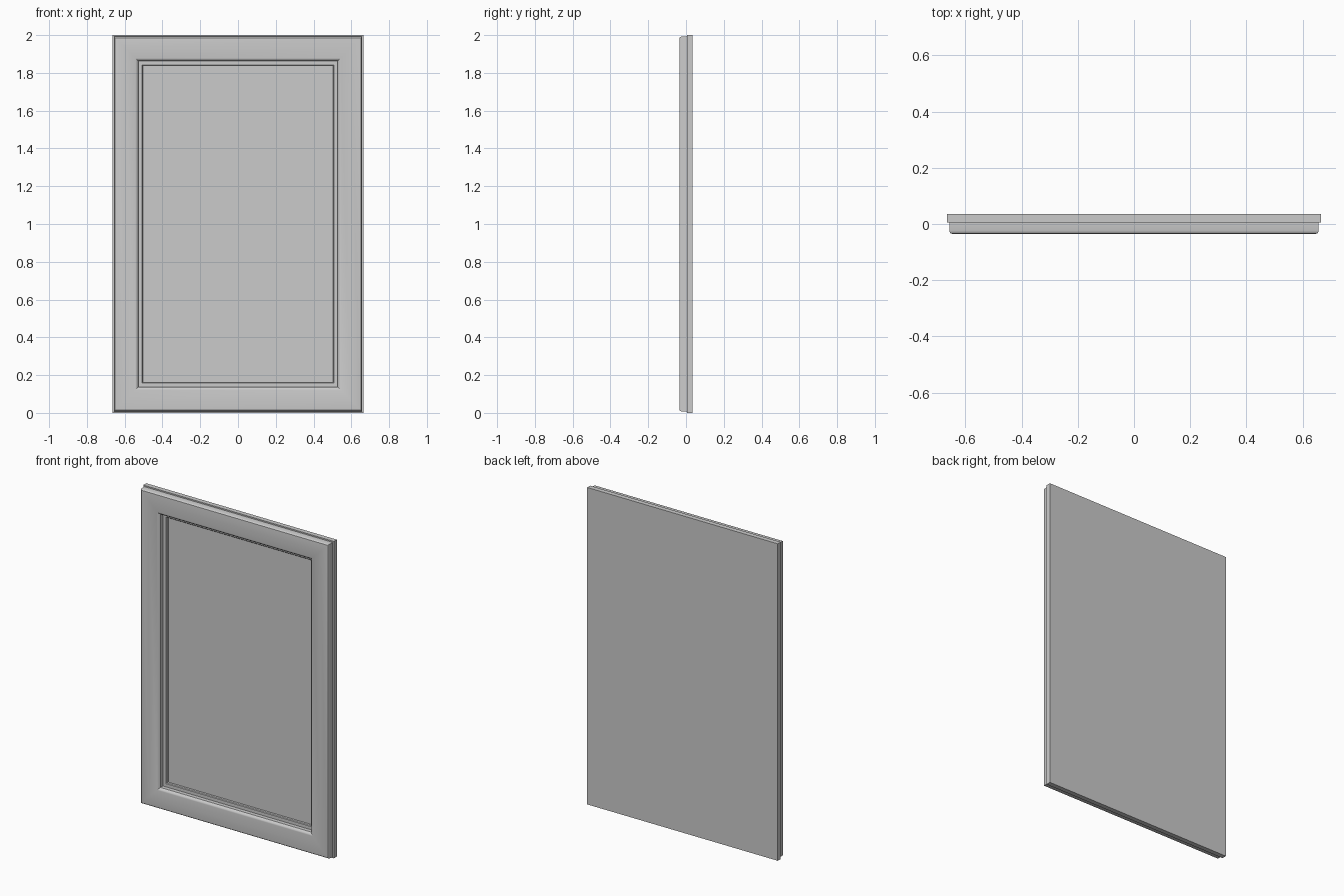
import bpy, bmesh

if "Cube" in bpy.data.objects:
    bpy.data.objects.remove(bpy.data.objects["Cube"])

HALF_W, HEIGHT = 0.665, 2.0


def rect_sweep(name, profile, cap_first=False, cap_last=False, closed=False):
    """Sweep (inset, y) points round the panel's rectangular outline with mitred corners."""
    bm = bmesh.new()
    loops = []
    for d, y in profile:
        x, lo, hi = HALF_W - d, d, HEIGHT - d
        loops.append([bm.verts.new((px, y, pz))
                      for px, pz in ((-x, lo), (x, lo), (x, hi), (-x, hi))])
    pairs = list(zip(loops, loops[1:]))
    if closed:
        pairs.append((loops[-1], loops[0]))
    for a, b in pairs:
        for i in range(4):
            j = (i + 1) % 4
            bm.faces.new((a[i], a[j], b[j], b[i]))
    if cap_first:
        bm.faces.new(loops[0])
    if cap_last:
        bm.faces.new(loops[-1])
    bmesh.ops.recalc_face_normals(bm, faces=bm.faces)
    mesh = bpy.data.meshes.new(name)
    bm.to_mesh(mesh)
    bm.free()
    obj = bpy.data.objects.new(name, mesh)
    bpy.context.collection.objects.link(obj)
    bpy.ops.object.select_all(action='DESELECT')
    obj.select_set(True)
    bpy.context.view_layer.objects.active = obj
    bpy.ops.object.shade_smooth_by_angle(angle=0.6)
    return obj


# Backing board with a shallow recess forming the centre panel
rect_sweep("backing_panel",
           [(0, 0.035), (0, 0.005), (0.158, 0.005), (0.162, 0.009), (0.162, 0.023)],
           cap_first=True, cap_last=True)

# Moulded front frame: rounded outer edge, flat face, gentle inward slope, inner lip
rect_sweep("front_frame",
           [(0.008, 0.006), (0.008, -0.024), (0.010, -0.030), (0.014, -0.034),
            (0.020, -0.035), (0.067, -0.035), (0.122, -0.033), (0.128, -0.030),
            (0.132, -0.027), (0.135, -0.022), (0.138, -0.020), (0.138, 0.006)],
           closed=True)
